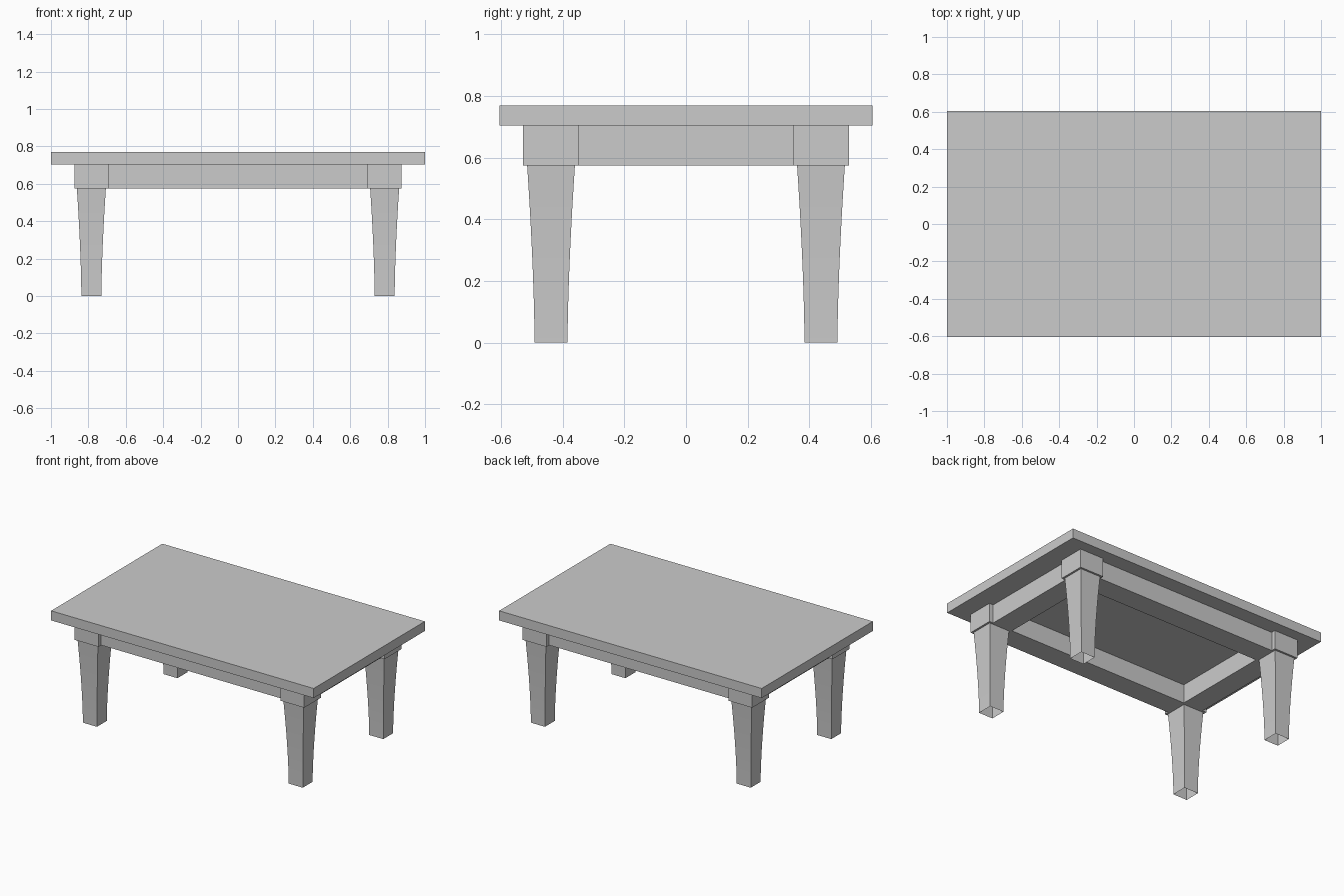
import bpy, bmesh, math

if "Cube" in bpy.data.objects:
    bpy.data.objects.remove(bpy.data.objects["Cube"])

LEG_X, LEG_Y = 0.784, 0.438      # leg centres
BLOCK = 0.091                    # corner block half width
RECESS = 0.03                    # apron set back from block faces
Z_APRON, Z_TOP, Z_MAX = 0.575, 0.704, 0.77


def finish(name, bm):
    mesh = bpy.data.meshes.new(name)
    bm.to_mesh(mesh)
    bm.free()
    obj = bpy.data.objects.new(name, mesh)
    bpy.context.collection.objects.link(obj)
    return obj


def box(name, x0, x1, y0, y1, z0, z1):
    bm = bmesh.new()
    bmesh.ops.create_cube(bm, size=1)
    for v in bm.verts:
        v.co.x = x0 if v.co.x < 0 else x1
        v.co.y = y0 if v.co.y < 0 else y1
        v.co.z = z0 if v.co.z < 0 else z1
    return finish(name, bm)


def tapered_leg(name, cx, cy, steps=8):
    # square section with a gentle concave flare, open at the foot
    bm = bmesh.new()
    rings = []
    for i in range(steps + 1):
        t = i / steps
        h = 0.0535 + 0.024 * t ** 1.6
        rings.append([bm.verts.new((cx + sx * h, cy + sy * h, Z_APRON * t))
                      for sx, sy in ((-1, -1), (1, -1), (1, 1), (-1, 1))])
    for low, high in zip(rings, rings[1:]):
        for k in range(4):
            n = (k + 1) % 4
            bm.faces.new((low[k], low[n], high[n], high[k]))
    obj = finish(name, bm)
    bpy.ops.object.select_all(action='DESELECT')
    obj.select_set(True)
    bpy.context.view_layer.objects.active = obj
    bpy.ops.object.shade_smooth_by_angle(angle=math.radians(30))
    return obj


# tabletop
box("tabletop", -1, 1, -0.605, 0.605, Z_TOP, Z_MAX)

# legs with square corner blocks
for sy, depth in ((-1, "front"), (1, "back")):
    for sx, side in ((-1, "left"), (1, "right")):
        x, y = sx * LEG_X, sy * LEG_Y
        box(f"{depth}_{side}_block", x - BLOCK, x + BLOCK, y - BLOCK, y + BLOCK, Z_APRON, Z_TOP)
        tapered_leg(f"{depth}_{side}_leg", x, y)

# apron rails between the blocks
ix, iy = LEG_X - BLOCK, LEG_Y - BLOCK
ox, oy = LEG_X + BLOCK - RECESS, LEG_Y + BLOCK - RECESS
box("front_apron", -ix, ix, -oy, -iy, Z_APRON, Z_TOP)
box("back_apron", -ix, ix, iy, oy, Z_APRON, Z_TOP)
box("left_apron", -ox, -ix, -iy, iy, Z_APRON, Z_TOP)
box("right_apron", ix, ox, -iy, iy, Z_APRON, Z_TOP)
